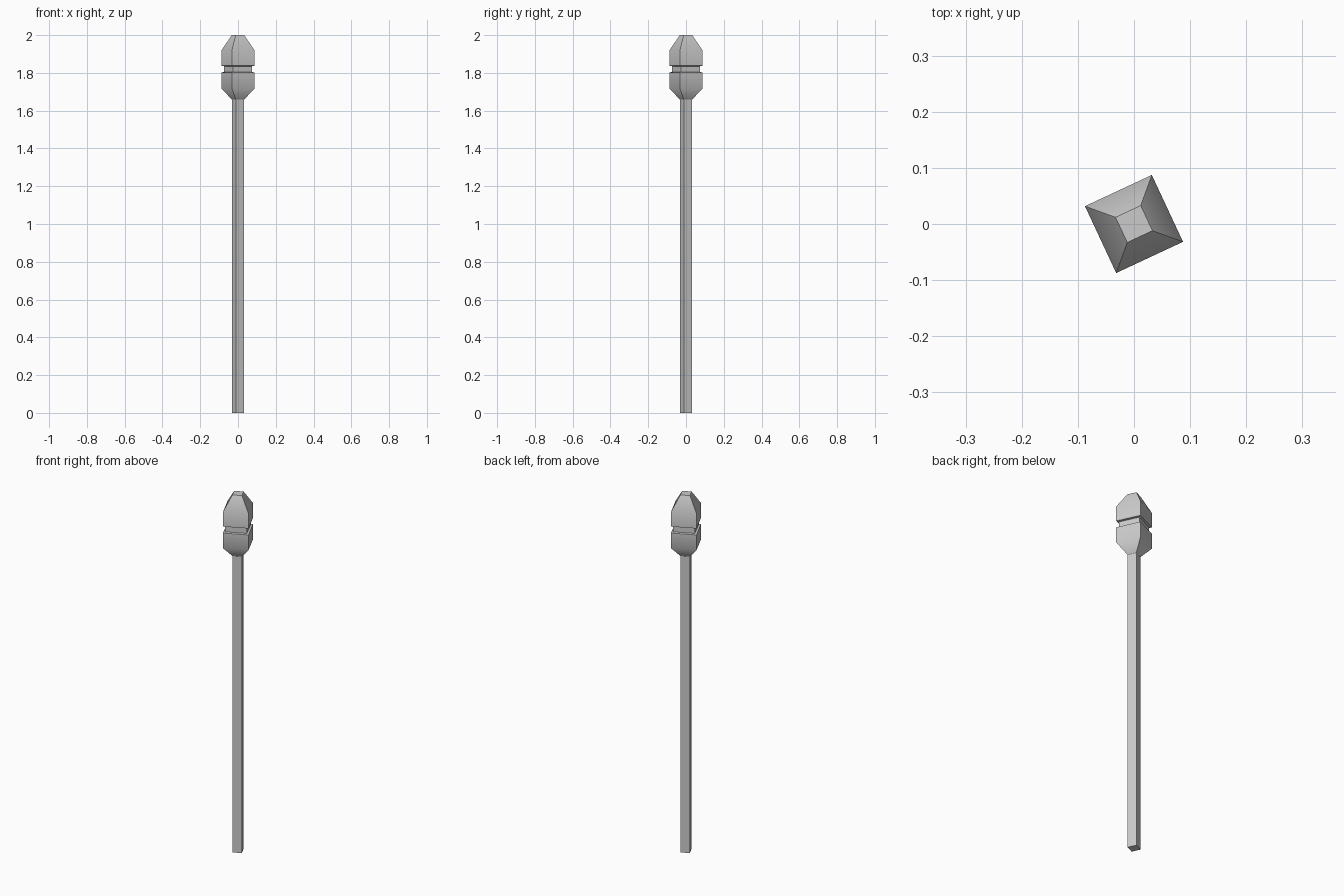
import bpy, bmesh, math

if "Cube" in bpy.data.objects:
    bpy.data.objects.remove(bpy.data.objects["Cube"])


def square_lathe(name, profile):
    """Stack square rings (corner radius, height) turned 25 degrees."""
    bm = bmesh.new()
    rings = []
    for r, z in profile:
        angles = [math.radians(70 + 90 * i) for i in range(4)]
        rings.append([bm.verts.new((r * math.cos(a), r * math.sin(a), z)) for a in angles])
    for low, high in zip(rings, rings[1:]):
        for i in range(4):
            j = (i + 1) % 4
            bm.faces.new((low[i], low[j], high[j], high[i]))
    bm.faces.new(rings[0][::-1])
    bm.faces.new(rings[-1])
    bmesh.ops.recalc_face_normals(bm, faces=bm.faces)
    mesh = bpy.data.meshes.new(name)
    bm.to_mesh(mesh)
    bm.free()
    obj = bpy.data.objects.new(name, mesh)
    bpy.context.collection.objects.link(obj)
    bpy.ops.object.select_all(action='DESELECT')
    obj.select_set(True)
    bpy.context.view_layer.objects.active = obj
    bpy.ops.object.shade_smooth_by_angle(angle=math.radians(42))
    return obj


# Long square shaft
square_lathe("shaft", [(0.034, 0), (0.034, 1.66)])

# Tapered head with a groove around its middle
square_lathe("head", [
    (0.034, 1.658), (0.093, 1.717), (0.093, 1.802),
    (0.079, 1.805), (0.079, 1.835),
    (0.093, 1.838), (0.093, 1.92), (0.035, 2.0),
])
